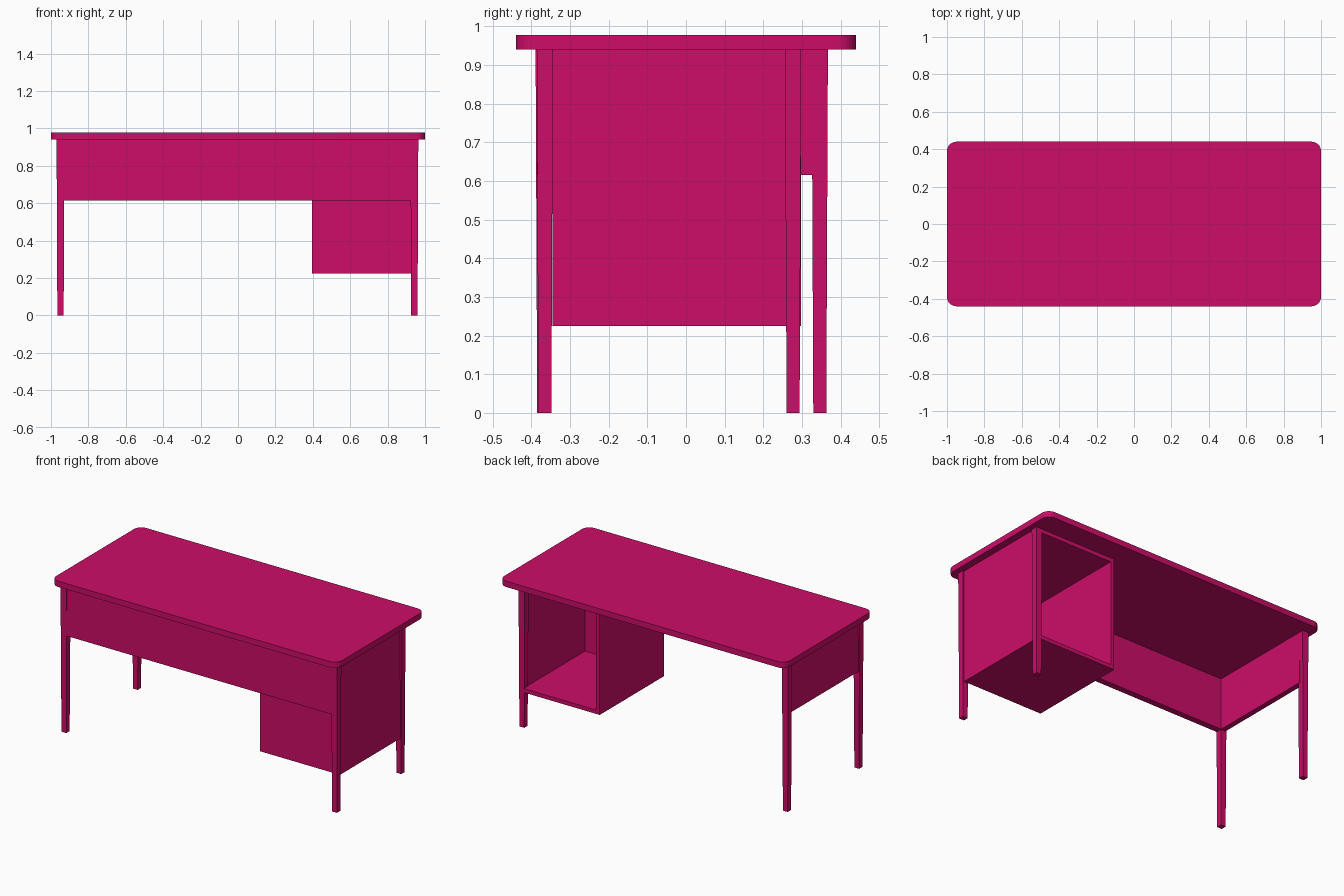
import bpy
import bmesh

cube = bpy.data.objects.get("Cube")
if cube:
    bpy.data.objects.remove(cube, do_unlink=True)

# Single painted finish
paint = bpy.data.materials.new("magenta_paint")
paint.use_nodes = True
COLOR = (0.61, 0.004, 0.14, 1)
paint.diffuse_color = COLOR
paint.node_tree.nodes["Principled BSDF"].inputs["Base Color"].default_value = COLOR


def box(name, x, y, z, foot=1.0, corner=0.0):
    """Box from (min, max) ranges; foot scales the bottom, corner rounds upright edges."""
    bm = bmesh.new()
    bmesh.ops.create_cube(bm, size=1)
    mid = [(a + b) / 2 for a, b in (x, y, z)]
    size = [b - a for a, b in (x, y, z)]
    for v in bm.verts:
        taper = foot if v.co.z < 0 else 1
        v.co.x *= size[0] * taper
        v.co.y *= size[1] * taper
        v.co.z *= size[2]
    if corner:
        upright = [e for e in bm.edges
                   if abs(e.verts[0].co.z - e.verts[1].co.z) > size[2] / 2]
        bmesh.ops.bevel(bm, geom=upright, offset=corner, segments=5,
                        profile=0.5, affect='EDGES')
    mesh = bpy.data.meshes.new(name)
    bm.to_mesh(mesh)
    bm.free()
    mesh.materials.append(paint)
    obj = bpy.data.objects.new(name, mesh)
    obj.location = mid
    bpy.context.collection.objects.link(obj)
    return obj


UNDER = 0.94   # underside of the top
APRON = 0.615  # lower edge of the aprons
FLOOR = 0.225  # underside of the cabinet
T = 0.025      # cabinet board thickness

# Table top with rounded corners
top = box("table_top", (-1, 1), (-0.44, 0.44), (UNDER, 0.977), corner=0.05)
bpy.context.view_layer.objects.active = top
top.select_set(True)
bpy.ops.object.shade_smooth_by_angle()

# Tapered legs; the one behind the cabinet stands further in
for name, x, y in (("front_right_leg", -0.949, -0.368),
                   ("back_right_leg", -0.949, 0.346),
                   ("front_left_leg", 0.943, -0.365),
                   ("back_left_leg", 0.943, 0.277)):
    box(name, (x - 0.021, x + 0.021), (y - 0.021, y + 0.021), (0, UNDER), foot=0.8)

# Aprons
box("front_apron", (-0.95, 0.945), (-0.385, -0.345), (APRON, UNDER))
box("right_apron", (-0.962, -0.928), (-0.36, 0.34), (APRON, UNDER))

# Cabinet, open at the back
BACK, FRONT = 0.298, -0.345
INNER, OUTER = 0.395, 0.955
box("cabinet_outer_side", (OUTER - T, OUTER), (FRONT, 0.275), (FLOOR, UNDER))
box("cabinet_inner_side", (INNER, INNER + T), (FRONT, BACK), (FLOOR, UNDER))
box("cabinet_front", (INNER, OUTER - T), (FRONT, FRONT + T), (FLOOR, UNDER))
box("cabinet_floor", (INNER, OUTER - T), (FRONT, BACK), (FLOOR, FLOOR + T))
box("cabinet_ceiling", (INNER, OUTER - T), (FRONT, BACK), (UNDER - T, UNDER))
